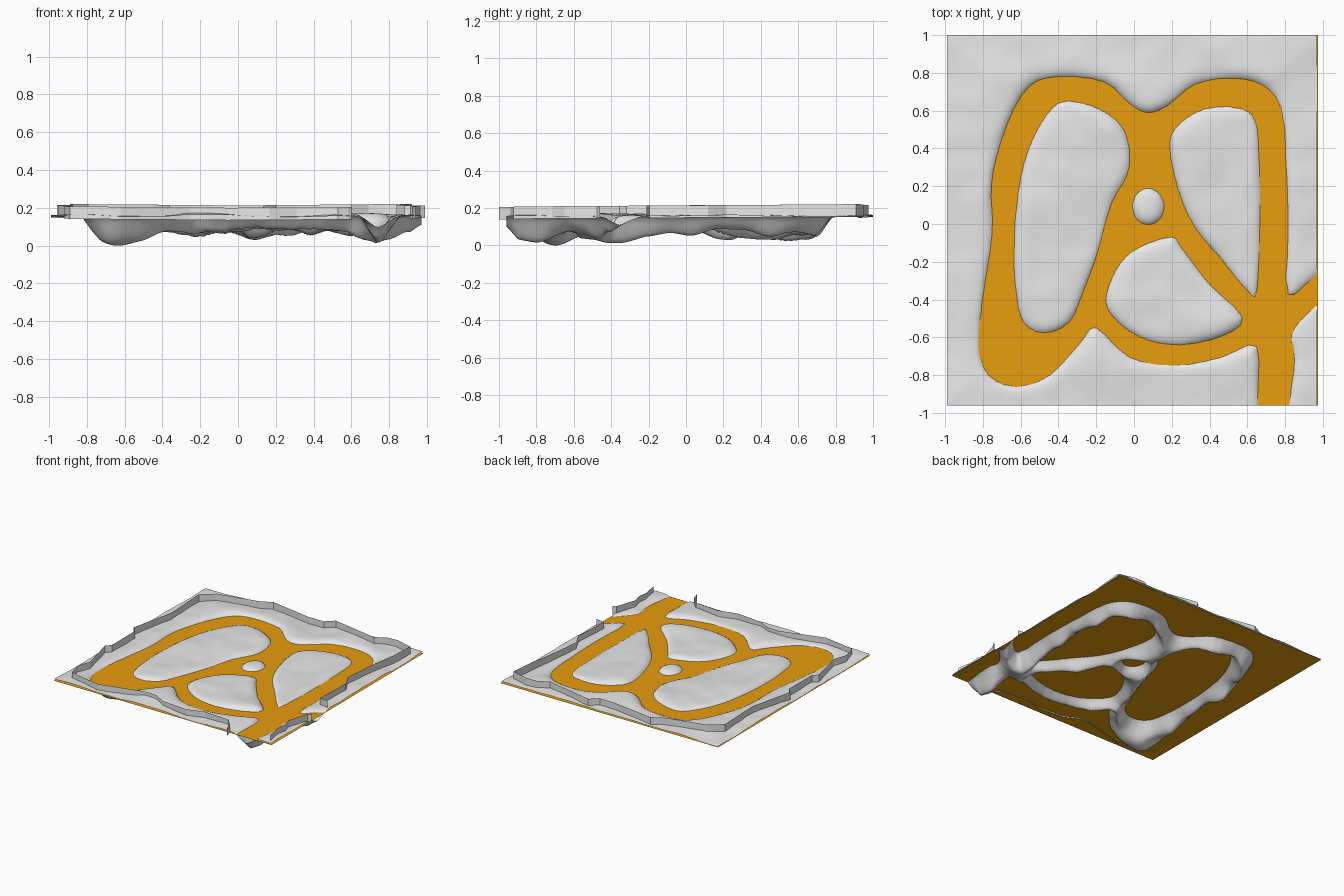
import bpy, math
from mathutils import Vector, noise

if "Cube" in bpy.data.objects:
    bpy.data.objects.remove(bpy.data.objects["Cube"])

X0, X1, Y0, Y1 = -0.99, 0.97, -0.96, 1.0
WATER_Z = 0.145
N = 130


def material(name, rgb):
    m = bpy.data.materials.new(name)
    m.diffuse_color = (*rgb, 1)
    m.use_nodes = True
    m.node_tree.nodes["Principled BSDF"].inputs["Base Color"].default_value = m.diffuse_color
    return m


stone = material("pale grey", (0.8, 0.8, 0.8))
amber = material("amber", (0.8, 0.34, 0.004))


def mesh_object(name, verts, faces, mat):
    me = bpy.data.meshes.new(name)
    me.from_pydata(verts, [], faces)
    me.materials.append(mat)
    ob = bpy.data.objects.new(name, me)
    bpy.context.collection.objects.link(ob)
    return ob


def smooth_loop(pts, steps=3):
    """Closed Catmull-Rom curve through the points."""
    out, n = [], len(pts)
    for i in range(n):
        a, b, c, d = (Vector(pts[(i + k) % n]) for k in (-1, 0, 1, 2))
        for s in range(steps):
            t = s / steps
            out.append(0.5 * (2 * b + (c - a) * t + (2 * a - 5 * b + 4 * c - d) * t * t
                              + (3 * b - a - 3 * c + d) * t ** 3))
    return out


# Outer bank of the channel, running out past the plot at its two mouths
outer = [(.655, -1.1), (.655, -.955), (.65, -.647), (.464, -.705), (.215, -.748), (-.024, -.705),
         (-.2, -.546), (-.29, -.637), (-.448, -.80), (-.618, -.859), (-.767, -.80), (-.82, -.637),
         (-.793, -.345), (-.75, -.053), (-.75, .24), (-.67, .53), (-.554, .727), (-.395, .78),
         (-.156, .75), (-.024, .637), (.072, .589), (.178, .626), (.32, .738), (.507, .77),
         (.676, .737), (.777, .61), (.804, .318), (.814, -.03), (.814, -.377), (.973, -.26),
         (1.1, -.17), (1.1, -.36), (.973, -.424), (.836, -.573), (.85, -.716), (.82, -.955), (.82, -1.1)]
# Islands
left_isle = [(-.342, .653), (-.183, .61), (-.066, .52), (-.024, .398), (-.034, .265), (-.12, .106),
             (-.194, -.16), (-.273, -.37), (-.342, -.52), (-.475, -.578), (-.59, -.515),
             (-.629, -.318), (-.634, -.053), (-.602, .239), (-.538, .45), (-.438, .61)]
right_isle = [(.188, .424), (.241, .53), (.374, .61), (.56, .615), (.65, .53), (.666, .239),
              (.666, -.08), (.65, -.366), (.602, -.36), (.48, -.212), (.321, -.016), (.231, .186)]
front_isle = [(.199, -.069), (.257, -.133), (.4, -.318), (.576, -.493), (.48, -.589), (.241, -.642),
              (.03, -.6), (-.12, -.483), (-.146, -.371), (-.077, -.212), (.03, -.122)]
mound = [(.075 + .085 * math.cos(a * math.pi / 4), .092 + .098 * math.sin(a * math.pi / 4))
         for a in range(8)]

segments = []
for loop in (outer, left_isle, right_isle, front_isle, mound):
    pts = smooth_loop(loop)
    for p, q in zip(pts, pts[1:] + pts[:1]):
        dx, dy = q.x - p.x, q.y - p.y
        segments.append((p.x, p.y, dx, dy, dx * dx + dy * dy + 1e-12))


def bank_distance(x, y):
    """Distance to the nearest bank: positive in the channel, negative on land."""
    best, inside = 9.0, False
    for px, py, dx, dy, l2 in segments:
        ex, ey = x - px, y - py
        t = (ex * dx + ey * dy) / l2
        t = 0 if t < 0 else 1 if t > 1 else t
        fx, fy = ex - t * dx, ey - t * dy
        d = fx * fx + fy * fy
        if d < best:
            best = d
        if (py > y) != (py + dy > y) and ex < dx * ey / dy:
            inside = not inside
    return math.sqrt(best) * (1 if inside else -1)


def ground(x, y):
    d = bank_distance(x, y)
    edge = min(x - X0, X1 - x, y - Y0, Y1 - y)
    if d > 0:
        # rounded bed with bumps, shallower right at the two mouths
        depth = .083 + .06 * noise.noise(Vector((x * 5, y * 5, 3.3)))
        depth *= .45 + .55 * min(1, edge / .06)
        return WATER_Z - depth * math.sin(math.pi / 2 * min(1, d / .1))
    rise = .012 + .012 * min(1, edge / .25)
    rise += .014 * noise.noise(Vector((x * 2.5, y * 2.5, 0)))
    rise += .005 * noise.noise(Vector((x * 7, y * 7, 5)))
    return WATER_Z + max(.005, rise) * (1 - math.exp(d / .025))


# Terrain sheet with the carved channel, deepest point resting on z = 0
verts = []
for j in range(N + 1):
    for i in range(N + 1):
        x, y = X0 + (X1 - X0) * i / N, Y0 + (Y1 - Y0) * j / N
        verts.append((x, y, ground(x, y)))
low = min(v[2] for v in verts)
k = WATER_Z / (WATER_Z - low)
verts = [(x, y, z if z > WATER_Z else WATER_Z - (WATER_Z - z) * k) for x, y, z in verts]
W = N + 1
faces = [(j * W + i, j * W + i + 1, (j + 1) * W + i + 1, (j + 1) * W + i)
         for j in range(N) for i in range(N)]
terrain = mesh_object("terrain", verts, faces, stone)
terrain.data.shade_smooth()

# Liquid surface
mesh_object("liquid_surface", [(X0, Y0, WATER_Z), (X1 + .005, Y0, WATER_Z), (X1 + .005, Y1, WATER_Z),
                               (X0, Y1, WATER_Z)], [(0, 1, 2, 3)], amber)

# Boundary wall: thin upright ribbons, open at the channel mouths
long_wall = [(.957, -.21), (.88, -.196), (.894, .117), (.84, .217), (.873, .525), (.905, .705),
             (.92, .91), (.777, .95), (.69, .944), (.60, .897), (.2, .976), (.135, .918),
             (-.008, .918), (-.363, .976), (-.448, .928), (-.788, .849), (-.889, .764),
             (-.873, .387), (-.957, .02), (-.915, -.02), (-.915, -.318), (-.952, -.355),
             (-.883, -.647), (-.92, -.753), (-.889, -.875), (-.618, -.928), (-.257, -.828),
             (-.157, -.833), (-.056, -.886), (.167, -.907), (.31, -.865), (.528, -.88),
             (.586, -.939), (.602, -1.0)]
short_wall = [(.942, -.923), (.92, -.796), (.93, -.716), (.91, -.65), (.963, -.477), (.989, -.461)]


def wall(name, path):
    v = []
    for x, y in path:
        base = .140 + .009 * abs(x) + .007 * y
        v += [(x, y, base), (x, y, base + .066)]
    mesh_object(name, v, [(2 * i, 2 * i + 2, 2 * i + 3, 2 * i + 1) for i in range(len(path) - 1)], stone)


wall("boundary_wall", long_wall)
wall("boundary_wall_corner", short_wall)
